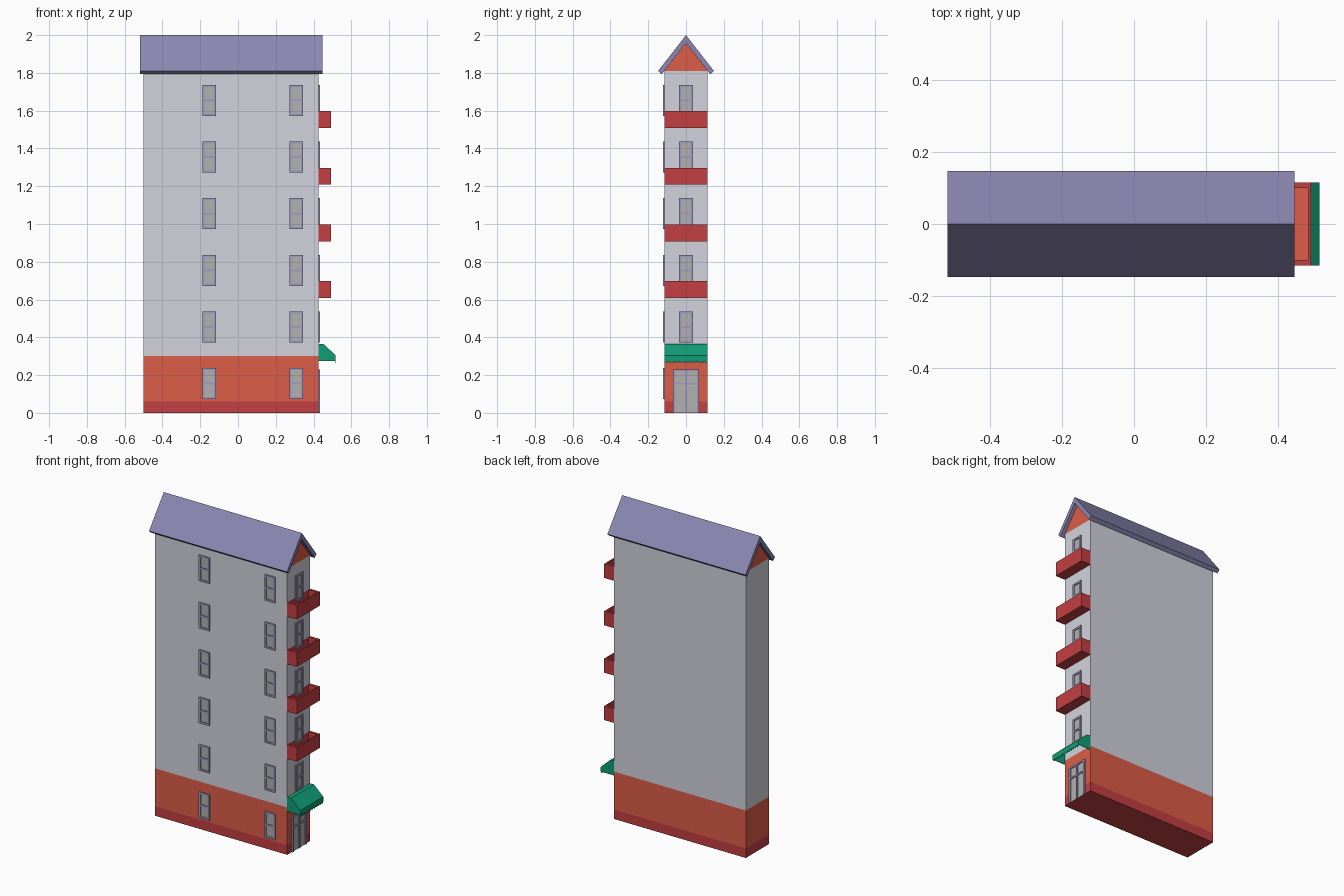
import bpy, bmesh, math

if "Cube" in bpy.data.objects:
    bpy.data.objects.remove(bpy.data.objects["Cube"])

X0, X1, HY = -0.5, 0.425, 0.115      # body footprint


def material(name, rgb):
    m = bpy.data.materials.new(name)
    m.diffuse_color = (*rgb, 1)
    m.use_nodes = True
    m.node_tree.nodes["Principled BSDF"].inputs["Base Color"].default_value = m.diffuse_color
    return m


WALL = material("pale_wall", (0.64, 0.65, 0.72))
ORANGE = material("orange", (0.72, 0.11, 0.065))
RED = material("red", (0.55, 0.05, 0.055))
PURPLE = material("purple", (0.26, 0.245, 0.45))
FRAME = material("frame", (0.36, 0.33, 0.54))
GLASS = material("glass", (0.44, 0.44, 0.43))
GREEN = material("green", (0.005, 0.34, 0.18))


def finish(bm, name, *mats):
    bmesh.ops.recalc_face_normals(bm, faces=bm.faces)
    me = bpy.data.meshes.new(name)
    bm.to_mesh(me)
    bm.free()
    for m in mats:
        me.materials.append(m)
    ob = bpy.data.objects.new(name, me)
    bpy.context.collection.objects.link(ob)
    return ob


def add_box(bm, lo, hi):
    vs = bmesh.ops.create_cube(bm, size=1)["verts"]
    for v in vs:
        v.co = [(a + b) / 2 + c * (b - a) for a, b, c in zip(lo, hi, v.co)]


def prism_x(name, profile, xa, xb, mat):
    """Extrude a (y, z) profile along x."""
    bm = bmesh.new()
    f = bm.faces.new([bm.verts.new((xa, y, z)) for y, z in profile])
    ext = bmesh.ops.extrude_face_region(bm, geom=[f])["geom"]
    for v in ext:
        if isinstance(v, bmesh.types.BMVert):
            v.co.x = xb
    return finish(bm, name, mat)


# Walls: stacked colour bands, closed by the gables
bm = bmesh.new()
rings = [[bm.verts.new((x, y, z)) for x, y in
          ((X0, -HY), (X1, -HY), (X1, HY), (X0, HY))] for z in (0, 0.06, 0.3, 1.81)]
bm.faces.new(rings[0])
for i in range(3):
    for k in range(4):
        j = (k + 1) % 4
        f = bm.faces.new((rings[i][k], rings[i][j], rings[i + 1][j], rings[i + 1][k]))
        f.material_index = i
ridge = [bm.verts.new((x, 0, 1.958)) for x in (X0, X1)]
a, b, c, d = rings[3]
for vs in ((b, c, ridge[1]), (d, a, ridge[0]), (a, b, ridge[1], ridge[0]), (c, d, ridge[0], ridge[1])):
    bm.faces.new(vs).material_index = 1
finish(bm, "walls", RED, ORANGE, WALL)

# Roof: folded slab
prism_x("roof", [(0, 2), (0.148, 1.81), (0.129, 1.793), (0, 1.96), (-0.129, 1.793), (-0.148, 1.81)],
        -0.52, 0.447, PURPLE)


def opening(name, side, u, z0, z1, half, bars):
    """Framed opening on the front or right wall; bars are (u0, u1, z0, z1) around u."""
    def put(bm, u0, u1, za, zb, depth):
        if side == "front":
            add_box(bm, (u + u0, -HY - depth, za), (u + u1, -HY + 0.002, zb))
        else:
            add_box(bm, (X1 - 0.002, u + u0, za), (X1 + depth, u + u1, zb))
    bm = bmesh.new()
    for bar in bars:
        put(bm, *bar, 0.008)
    finish(bm, name + "_frame", FRAME)
    bm = bmesh.new()
    put(bm, -half + 0.005, half - 0.005, z0, z1 - 0.005, 0.002)
    finish(bm, name + "_glass", GLASS)


W, T = 0.036, 0.011                  # half width and bar width


def window(name, side, u, base):
    z0, z1, zm = base + 0.073, base + 0.237, base + 0.155
    bars = [(-W, -W + T, z0, z1), (W - T, W, z0, z1)]
    bars += [(-W + T, W - T, z, z + h) for z, h in ((z0, T), (z1 - T, T), (zm - 0.006, T))]
    opening(name, side, u, z0 + 0.005, z1, W, bars)


# Windows on each floor
for n in range(6):
    window(f"front_window_left_{n}", "front", -0.153, 0.3 * n)
    window(f"front_window_right_{n}", "front", 0.308, 0.3 * n)
    if n:
        window(f"side_window_{n}", "right", 0, 0.3 * n)

# Double door with transom
D, DT = 0.07, 0.23
bars = [(-D, -D + T, 0, DT), (D - T, D, 0, DT), (-D + T, D - T, DT - T, DT),
        (-D + T, D - T, 0.15, 0.16), (-0.005, 0.005, 0, 0.15), (-0.005, 0.005, 0.16, DT - T)]
opening("door", "right", 0, 0, DT, D, bars)

# Balconies: open troughs with an orange floor
for n in range(4):
    z0, z1 = 0.608 + 0.3 * n, 0.697 + 0.3 * n
    bm = bmesh.new()
    add_box(bm, (X1, -HY, z0), (0.493, HY, z1))
    bm.faces.ensure_lookup_table()
    top = max(bm.faces, key=lambda f: f.calc_center_median().z)
    bmesh.ops.delete(bm, geom=[top], context="FACES_ONLY")
    rim = [(X1, -HY), (0.493, -HY), (0.493, HY), (X1, HY)]
    inn = [(X1, -0.1), (0.485, -0.1), (0.485, 0.1), (X1, 0.1)]
    R = [bm.verts.new((x, y, z1)) for x, y in rim]
    I = [bm.verts.new((x, y, z1)) for x, y in inn]
    F = [bm.verts.new((x, y, z0 + 0.012)) for x, y in inn]
    for k in range(4):
        j = (k + 1) % 4
        if k < 3:
            bm.faces.new((R[k], R[j], I[j], I[k]))
        bm.faces.new((I[k], I[j], F[j], F[k]))
    bm.faces.new(F).material_index = 1
    bmesh.ops.remove_doubles(bm, verts=bm.verts, dist=1e-5)
    finish(bm, f"balcony_{n}", RED, ORANGE)

# Awning: sloped canopy, side cheeks and scalloped valance
bm = bmesh.new()
profile = [(X1, 0.365), (0.452, 0.365), (0.517, 0.305)]
L, R = [[bm.verts.new((x, y, z)) for x, z in profile] for y in (-HY, HY)]
for k in range(2):
    bm.faces.new((L[k], L[k + 1], R[k + 1], R[k]))
N, S = 12, 4
cols = []
for i in range(N * S + 1):
    y = -HY + 2 * HY * i / (N * S)
    drop = 0.012 * abs(math.sin(math.pi * i / S))
    top = L[2] if i == 0 else R[2] if i == N * S else bm.verts.new((0.517, y, 0.305))
    cols.append((top, bm.verts.new((0.517, y, 0.275 - drop))))
for p, q in zip(cols, cols[1:]):
    bm.faces.new((p[0], p[1], q[1], q[0]))
for side, low, y in ((L, cols[0][1], -HY), (R, cols[-1][1], HY)):
    bm.faces.new(side + [low, bm.verts.new((X1, y, 0.275))])
awning = finish(bm, "awning", GREEN)
solid = awning.modifiers.new("thickness", "SOLIDIFY")
solid.thickness = 0.004
solid.offset = -1
